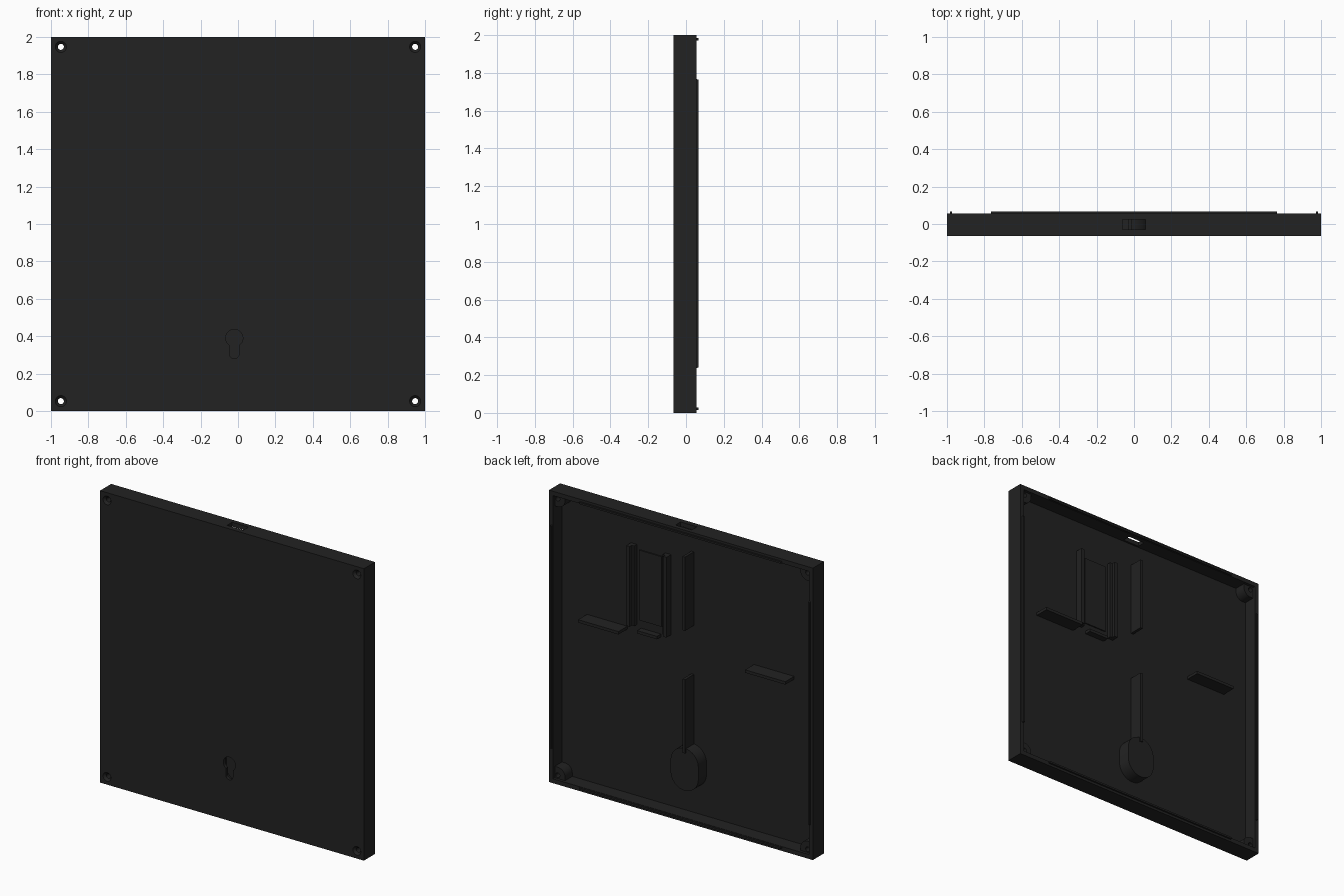
import bpy, bmesh, math

if "Cube" in bpy.data.objects:
    bpy.data.objects.remove(bpy.data.objects["Cube"])

mat = bpy.data.materials.new("charcoal_plastic")
mat.diffuse_color = (0.016, 0.016, 0.016, 1)
mat.use_nodes = True
mat.node_tree.nodes["Principled BSDF"].inputs["Base Color"].default_value = mat.diffuse_color

FRONT, FLOOR, RIM, LIP = -0.065, -0.043, 0.055, 0.067
WALL = 0.97                      # inner wall distance from the centre
KX, KZ = -0.02, 0.355            # keyhole housing centre


def prism(name, pts, y0, y1, taper=None):
    """Extrude an (x, z) outline along y; taper gives another outline at y1."""
    bm = bmesh.new()
    a = [bm.verts.new((x, y0, z)) for x, z in pts]
    b = [bm.verts.new((x, y1, z)) for x, z in (taper or pts)]
    n = len(a)
    bm.faces.new(a)
    bm.faces.new(b[::-1])
    for i in range(n):
        bm.faces.new((a[i], b[i], b[(i + 1) % n], a[(i + 1) % n]))
    bmesh.ops.recalc_face_normals(bm, faces=bm.faces)
    me = bpy.data.meshes.new(name)
    bm.to_mesh(me)
    bm.free()
    me.materials.append(mat)
    ob = bpy.data.objects.new(name, me)
    bpy.context.collection.objects.link(ob)
    return ob


def rect(x0, x1, z0, z1):
    return [(x0, z0), (x1, z0), (x1, z1), (x0, z1)]


def arc(cx, cz, r, a0, a1, n):
    return [(cx + r * math.cos(math.radians(a0 + (a1 - a0) * i / n)),
             cz + r * math.sin(math.radians(a0 + (a1 - a0) * i / n))) for i in range(n + 1)]


def circle(cx, cz, r):
    return arc(cx, cz, r, 0, 360, 24)[:-1]


def stadium(r, h):
    return arc(KX, KZ + h, r, 0, 180, 20) + arc(KX, KZ - h, r, 180, 360, 20)


def cut(ob, cutter):
    m = ob.modifiers.new("cut", 'BOOLEAN')
    m.operation, m.solver, m.object = 'DIFFERENCE', 'EXACT', cutter
    cutter.hide_render = True
    cutter.hide_viewport = True


# Open-backed tray
tray = prism("tray", rect(-1, 1, 0, 2), FRONT, RIM)
cut(tray, prism("cavity_cutter", rect(-WALL, WALL, 1 - WALL, 1 + WALL), FLOOR, 0.2))

# Cable slot in the top wall
cut(tray, prism("slot_cutter", rect(-0.062, 0.062, 1.9, 2.1), -0.03, 0.025))

# Keyhole: round head with a narrower stem
keyhole = arc(KX, 0.39, 0.046, -55, 235, 24) + arc(KX, 0.306, 0.026, 180, 360, 12)
cut(tray, prism("keyhole_cutter", keyhole, -0.1, -0.02))

# Hollow keyhole housing on the inner face
housing = prism("keyhole_housing", stadium(0.105, 0.04), FLOOR - 0.005, 0.045)
cut(housing, prism("housing_cutter", stadium(0.088, 0.04), -0.1, 0.03))

# Corner bosses with screw holes and countersinks
for sx in (-1, 1):
    for sz in (-1, 1):
        c = 0.947
        out = [(0.98, c - 0.055)] + arc(c, c, 0.055, 270, 180, 10) + [(c - 0.055, 0.98), (0.98, 0.98)]
        boss = prism("corner_boss", [(sx * x, 1 + sz * z) for x, z in out], FLOOR - 0.005, 0.035)
        hx, hz = sx * c, 1 + sz * c
        hole = prism("screw_hole_cutter", circle(hx, hz, 0.016), -0.2, 0.2)
        sink = prism("countersink_cutter", circle(hx, hz, 0.031), FRONT - 0.001, FRONT + 0.015,
                     circle(hx, hz, 0.016))
        cut(tray, hole)
        cut(tray, sink)
        cut(boss, hole)

# Raised locating lips on the four walls, with sloping ends
for s in (-1, 1):
    a, b = sorted((s * 0.972, s * 0.984))
    prism("side_lip", rect(a, b, 0.235, 1.77), RIM - 0.02, LIP, rect(a, b, 0.24, 1.765))
    prism("end_lip", rect(-0.768, 0.768, 1 + a, 1 + b), RIM - 0.02, LIP,
          rect(-0.763, 0.763, 1 + a, 1 + b))

# Stiffening fins standing on the inner face
fins = {"upper_fin": rect(KX - 0.01, KX + 0.01, 1.31, 1.815),
        "lower_fin": rect(KX - 0.01, KX + 0.01, 0.47, 0.975),
        "left_fin": rect(-0.79, -0.485, 1.145, 1.165),
        "right_fin": rect(0.475, 0.78, 1.15, 1.17)}
for name, pts in fins.items():
    prism(name, pts, FLOOR - 0.005, 0.053)

# Circuit board holder: two grooved rails, a pad and an end stop
for x, s in ((0.425, -1), (0.165, 1)):
    prism("holder_rail", rect(x - 0.022, x + 0.022, 1.2, 1.75), FLOOR - 0.005, -0.015)
    a, b = sorted((x - s * 0.022, x + s * 0.004))
    prism("holder_rail_wall", rect(a, b, 1.2, 1.75), -0.016, 0.008)
prism("holder_pad", rect(0.21, 0.38, 1.24, 1.72), FLOOR - 0.005, FLOOR + 0.008)
prism("holder_stop", rect(0.22, 0.37, 1.165, 1.185), FLOOR - 0.005, 0.0)

# Smooth the round walls and keep the edges crisp
for ob in bpy.context.collection.objects:
    if not ob.hide_render:
        ob.select_set(True)
        bpy.context.view_layer.objects.active = ob
bpy.ops.object.shade_smooth_by_angle(angle=math.radians(30))
